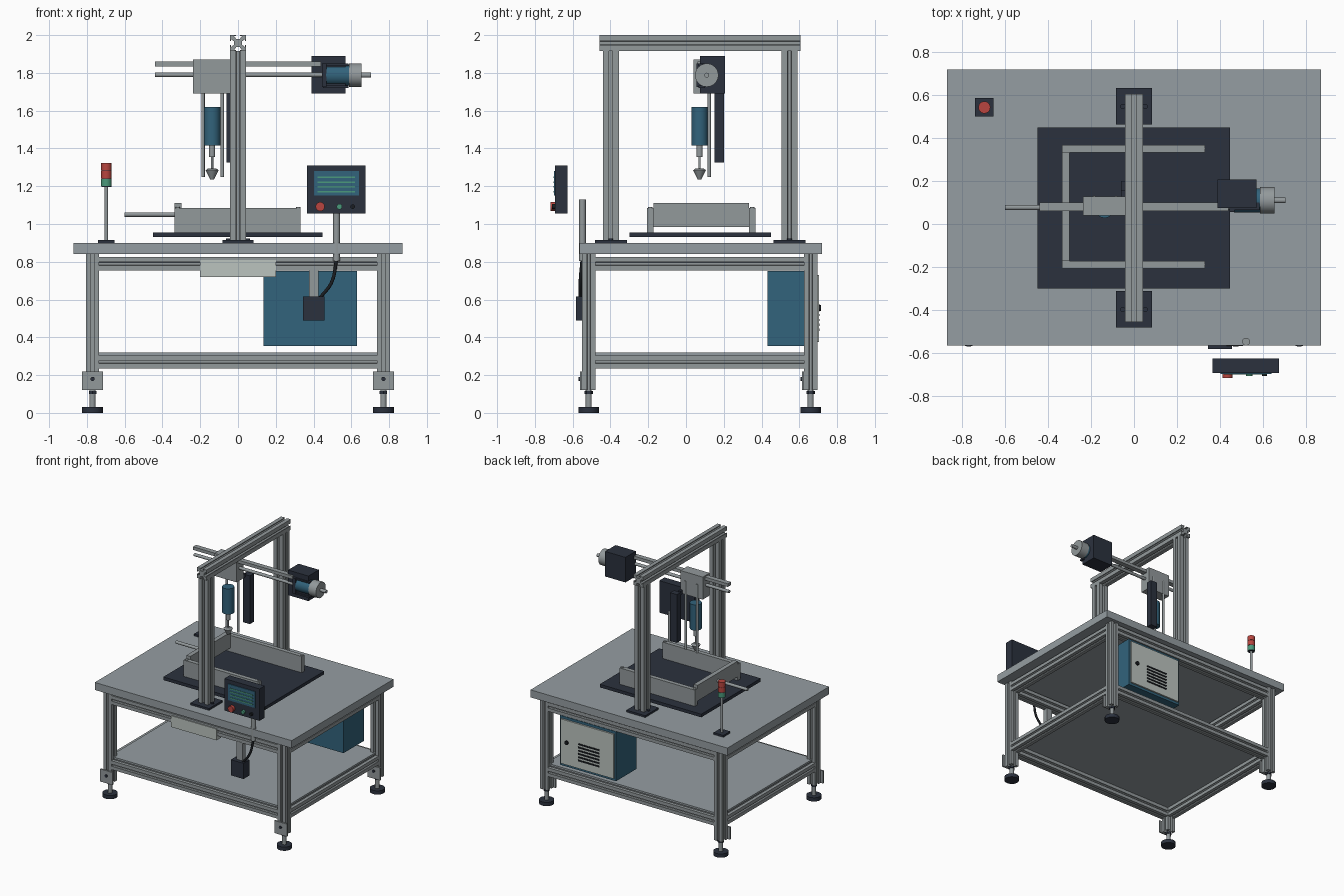
import bpy, bmesh, math
from mathutils import Vector

cube = bpy.data.objects.get("Cube")
if cube:
    bpy.data.objects.remove(cube, do_unlink=True)


def material(name, r, g, b):
    m = bpy.data.materials.new(name)
    m.use_nodes = True
    m.diffuse_color = (r, g, b, 1)
    m.node_tree.nodes["Principled BSDF"].inputs["Base Color"].default_value = (r, g, b, 1)
    return m


ALU = material("aluminium", 0.29, 0.32, 0.33)
TOP = material("table_grey", 0.30, 0.34, 0.36)
DARK = material("dark_slate", 0.024, 0.031, 0.048)
BLUE = material("steel_blue", 0.032, 0.125, 0.2)
PALE = material("pale_panel", 0.50, 0.55, 0.52)
RED = material("signal_red", 0.48, 0.06, 0.05)
GREEN = material("signal_green", 0.07, 0.32, 0.2)
BLACK = material("black_rubber", 0.01, 0.012, 0.015)


def finish(name, bm, mat, smooth=False):
    bmesh.ops.recalc_face_normals(bm, faces=bm.faces)
    mesh = bpy.data.meshes.new(name)
    bm.to_mesh(mesh)
    bm.free()
    mesh.materials.append(mat)
    obj = bpy.data.objects.new(name, mesh)
    bpy.context.collection.objects.link(obj)
    if smooth:
        bpy.ops.object.select_all(action="DESELECT")
        obj.select_set(True)
        bpy.context.view_layer.objects.active = obj
        bpy.ops.object.shade_smooth_by_angle()
    return obj


def box(name, mat, x, y, z):
    """Box from its (min, max) range on each axis."""
    bm = bmesh.new()
    bmesh.ops.create_cube(bm, size=1)
    for v in bm.verts:
        v.co = [lo + (c + 0.5) * (hi - lo) for c, (lo, hi) in zip(v.co, (x, y, z))]
    return finish(name, bm, mat)


def rod(name, mat, a, b, r, r_end=None, sides=24):
    """Cylinder or cone from point a to point b."""
    a, b = Vector(a), Vector(b)
    bm = bmesh.new()
    bmesh.ops.create_cone(bm, cap_ends=True, segments=sides, radius1=r,
                          radius2=r if r_end is None else r_end, depth=(b - a).length)
    turn = (b - a).to_track_quat("Z", "Y")
    for v in bm.verts:
        v.co = turn @ v.co + (a + b) / 2
    return finish(name, bm, mat, True)


# one side of the slotted extrusion, as fractions of its width
SLOT = [(-.5, .5), (-.12, .5), (-.12, .43), (-.24, .43), (-.1, .24),
        (.1, .24), (.24, .43), (.12, .43), (.12, .5)]


def extrusion(name, a, b, w):
    """Slotted square bar from point a to point b."""
    a, b = Vector(a), Vector(b)
    turn = (b - a).to_track_quat("Z", "Y")
    bm = bmesh.new()
    ring = []
    for k in range(4):
        c, s = math.cos(k * math.pi / 2), math.sin(k * math.pi / 2)
        for px, py in SLOT:
            p = Vector((px * c + py * s, py * c - px * s, 0)) * w
            ring.append(bm.verts.new(a + turn @ p))
    face = bm.faces.new(ring)
    out = bmesh.ops.extrude_face_region(bm, geom=[face])
    bmesh.ops.translate(bm, vec=b - a, verts=[v for v in out["geom"] if isinstance(v, bmesh.types.BMVert)])
    if not face.is_valid:
        bm.faces.new(ring)
    return finish(name, bm, ALU)


# table frame, with legs, brackets and levelling feet
LX, FY, BY, W = 0.77, -0.515, 0.66, 0.07
for side, x in (("right", -LX), ("left", LX)):
    for end, y in (("front", FY), ("back", BY)):
        tag = end + "_" + side
        extrusion(tag + "_leg", (x, y, 0.12), (x, y, 0.84), W)
        front = y - W / 2
        box(tag + "_bracket", ALU, (x - .055, x + .055), (front - .012, front), (.12, .22))
        rod(tag + "_bracket_bolt", DARK, (x, front - .02, .18), (x, front, .18), .011)
        rod(tag + "_foot_pad", DARK, (x, y, 0), (x, y, .03), .055)
        rod(tag + "_foot_stem", ALU, (x, y, .03), (x, y, .12), .016)
        rod(tag + "_foot_nut", DARK, (x, y, .1), (x, y, .115), .023, sides=6)
    for level, z in (("lower", .27), ("upper", .79)):
        extrusion(f"{level}_{side}_rail", (x, FY + W / 2, z), (x, BY - W / 2, z), W)
for end, y in (("front", FY), ("back", BY)):
    for level, z in (("lower", .27), ("upper", .79)):
        extrusion(f"{level}_{end}_rail", (W / 2 - LX, y, z), (LX - W / 2, y, z), W)
box("shelf", TOP, (-.77, .77), (-.515, .66), (.305, .32))
box("table_top", TOP, (-.87, .87), (-.565, .72), (.84, .90))

# gantry
for end, y in (("front", -.398), ("back", .548)):
    box(end + "_gantry_base", DARK, (-.083, .083), (y - .085, y + .085), (.90, .915))
    for sx in (-1, 1):
        rod(end + "_base_bolt", DARK, (sx * .052, y, .915), (sx * .052, y, .922), .012)
    extrusion(end + "_gantry_post", (0, y, .915), (0, y, 1.917), .084)
extrusion("gantry_beam", (0, -.457, 1.958), (0, .605, 1.958), .084)

# work bed with guide walls and pusher
box("bed_plate", DARK, (-.45, .447), (-.30, .45), (.93, .955))
for end, y in (("front", -.19), ("back", .35)):
    box(end + "_guide_wall", ALU, (-.335, .33), (y - .017, y + .017), (.955, 1.085))
    for x in (-.32, .32):
        rod(end + "_guide_bolt", ALU, (x, y, 1.085), (x, y, 1.09), .012)
box("side_guide_wall", ALU, (-.335, -.30), (-.173, .333), (.985, 1.11))
rod("pusher_rod", ALU, (-.6, .077, 1.05), (-.298, .077, 1.05), .012)

# horizontal axis
box("carriage", ALU, (-.237, -.04), (.04, .127), (1.69, 1.87))
box("upper_slide_bar", ALU, (-.44, .44), (.06, .1), (1.835, 1.86))
rod("lower_slide_rod", ALU, (-.44, .08, 1.79), (.48, .08, 1.79), .012)
box("drive_housing", DARK, (.39, .57), (.075, .207), (1.69, 1.89))
MY, MZ = .11, 1.788
box("motor_mount", DARK, (.445, .468), (.055, .12), (1.725, 1.85))
rod("motor_body", BLUE, (.465, MY, MZ), (.587, MY, MZ), .056)
for z in (1.727, 1.843):
    box("motor_clamp", DARK, (.45, .585), (.065, .1), (z - .006, z + .006))
rod("motor_cap", ALU, (.587, MY, MZ), (.655, MY, MZ), .062)
rod("motor_shaft", ALU, (.655, MY, MZ), (.705, MY, MZ), .013)

# vertical axis and tool
box("vertical_track", DARK, (-.06, 0), (.15, .2), (1.325, 1.71))
box("track_mount", DARK, (-.06, -.04), (.12, .155), (1.69, 1.72))
for x in (-.185, -.083):
    rod("vertical_guide_rod", ALU, (x, .123, 1.25), (x, .123, 1.8), .009)
TX, TY = -.137, .072
for name, mat, z0, z1, r0, r1 in (
        ("tool_cylinder", BLUE, 1.415, 1.62, .044, .044),
        ("tool_collar", ALU, 1.355, 1.415, .016, .016),
        ("tool_spindle", ALU, 1.28, 1.355, .006, .006),
        ("tool_flange", ALU, 1.285, 1.295, .034, .02),
        ("tool_tip", ALU, 1.235, 1.285, .009, .034)):
    rod(name, mat, (TX, TY, z0), (TX, TY, z1), r0, r1)

# signal tower
SX, SY = -.697, .543
box("tower_base", DARK, (SX - .043, SX + .043), (SY - .043, SY + .043), (.90, .915))
rod("tower_pole", ALU, (SX, SY, .915), (SX, SY, 1.2), .009)
for i, (name, mat) in enumerate((("green_lamp", GREEN), ("lower_red_lamp", RED), ("upper_red_lamp", RED))):
    z = 1.2 + i * .042
    rod(name, mat, (SX, SY, z), (SX, SY, z + .039), .028)
    rod(name + "_cap", DARK, (SX, SY, z - .003), (SX, SY, z), .026)

# operator panel
box("panel_body", DARK, (.365, .675), (-.693, -.627), (1.055, 1.31))
box("panel_screen", BLUE, (.402, .64), (-.699, -.693), (1.15, 1.28))
for i in range(4):
    z = 1.172 + i * .025
    box("screen_line", GREEN, (.42, .62), (-.702, -.699), (z - .004, z + .004))
for name, mat, x, r, out in (("stop_button", RED, .435, .024, .024),
                             ("start_button", GREEN, .537, .015, .016),
                             ("spare_button", BLACK, .607, .012, .016)):
    rod(name, mat, (x, -.693 - out, 1.092), (x, -.693, 1.092), r)
rod("panel_pole", ALU, (.522, -.548, .805), (.522, -.548, 1.13), .018)

# junction box and cable
box("junction_box", DARK, (.345, .457), (-.583, -.51), (.49, .615))
box("junction_hanger", ALU, (.375, .425), (-.553, -.515), (.615, .76))
curve = bpy.data.curves.new("cable", "CURVE")
curve.dimensions = "3D"
curve.bevel_depth = .009
spline = curve.splines.new("BEZIER")
spline.bezier_points.add(2)
for p, co in zip(spline.bezier_points, ((.522, -.55, .81), (.495, -.56, .69), (.435, -.56, .61))):
    p.co = co
    p.handle_left_type = p.handle_right_type = "AUTO"
curve.materials.append(BLACK)
bpy.context.collection.objects.link(bpy.data.objects.new("cable", curve))

# front drawer box
box("front_box", PALE, (-.2, .2), (-.557, -.5), (.72, .81))

# control cabinet
box("cabinet", BLUE, (.135, .63), (.432, .69), (.355, .75))
box("cabinet_door", PALE, (.15, .615), (.69, .703), (.375, .73))
for i in range(6):
    z = .44 + i * .026
    box("door_vent", BLACK, (.27, .46), (.703, .707), (z - .006, z + .006))
rod("door_lock", BLACK, (.56, .703, .555), (.56, .715, .555), .015)
